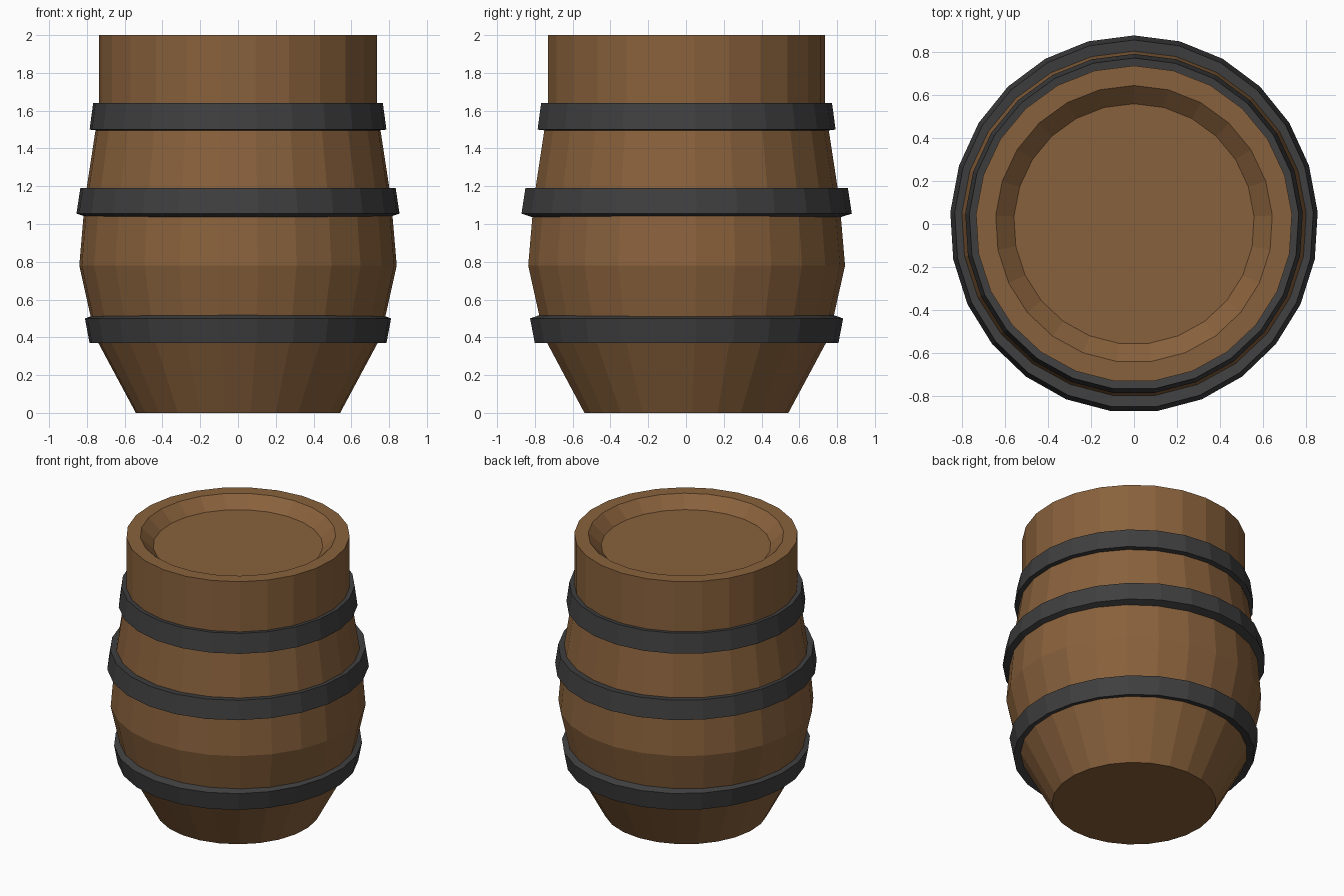
import bpy
import bmesh
import math

SIDES = 25

cube = bpy.data.objects.get("Cube")
if cube:
    bpy.data.objects.remove(cube, do_unlink=True)


def make_material(name, color):
    mat = bpy.data.materials.new(name)
    mat.use_nodes = True
    mat.diffuse_color = color
    bsdf = next(n for n in mat.node_tree.nodes if n.type == "BSDF_PRINCIPLED")
    bsdf.inputs["Base Color"].default_value = color
    return mat


def lathe(name, profile, mat, closed=False, x_scale=1.0):
    """Turn a (radius, height) profile around z; open profiles get end caps."""
    bm = bmesh.new()
    rings = []
    for radius, height in profile:
        ring = []
        for i in range(SIDES):
            a = math.tau * i / SIDES
            ring.append(bm.verts.new((radius * x_scale * math.sin(a),
                                      radius * math.cos(a), height)))
        rings.append(ring)
    pairs = list(zip(rings, rings[1:]))
    if closed:
        pairs.append((rings[-1], rings[0]))
    else:
        bm.faces.new(rings[0])
        bm.faces.new(rings[-1])
    for low, high in pairs:
        for i in range(SIDES):
            j = (i + 1) % SIDES
            bm.faces.new((low[i], low[j], high[j], high[i]))
    bmesh.ops.recalc_face_normals(bm, faces=bm.faces)
    mesh = bpy.data.meshes.new(name)
    bm.to_mesh(mesh)
    bm.free()
    mesh.materials.append(mat)
    obj = bpy.data.objects.new(name, mesh)
    bpy.context.collection.objects.link(obj)
    return obj


wood = make_material("brown wood", (0.25, 0.12, 0.045, 1))
iron = make_material("dark iron", (0.05, 0.05, 0.05, 1))

# Wooden body, ending in the rim and the sunken lid
lathe("barrel_body", [(0.542, 0), (0.757, 0.4), (0.842, 0.78), (0.812, 1.13),
                      (0.737, 1.62), (0.737, 2), (0.645, 2), (0.56, 1.92)], wood)

# Tilted iron hoops: outer bottom, outer top, inner top, inner bottom
lathe("lower_hoop", [(0.807, 0.37), (0.832, 0.5), (0.775, 0.52), (0.75, 0.385)],
      iron, closed=True, x_scale=0.976)
lathe("middle_hoop", [(0.878, 1.055), (0.857, 1.19), (0.805, 1.185), (0.822, 1.037)],
      iron, closed=True, x_scale=0.976)
lathe("upper_hoop", [(0.792, 1.5), (0.773, 1.64), (0.735, 1.635), (0.75, 1.495)],
      iron, closed=True, x_scale=0.994)
